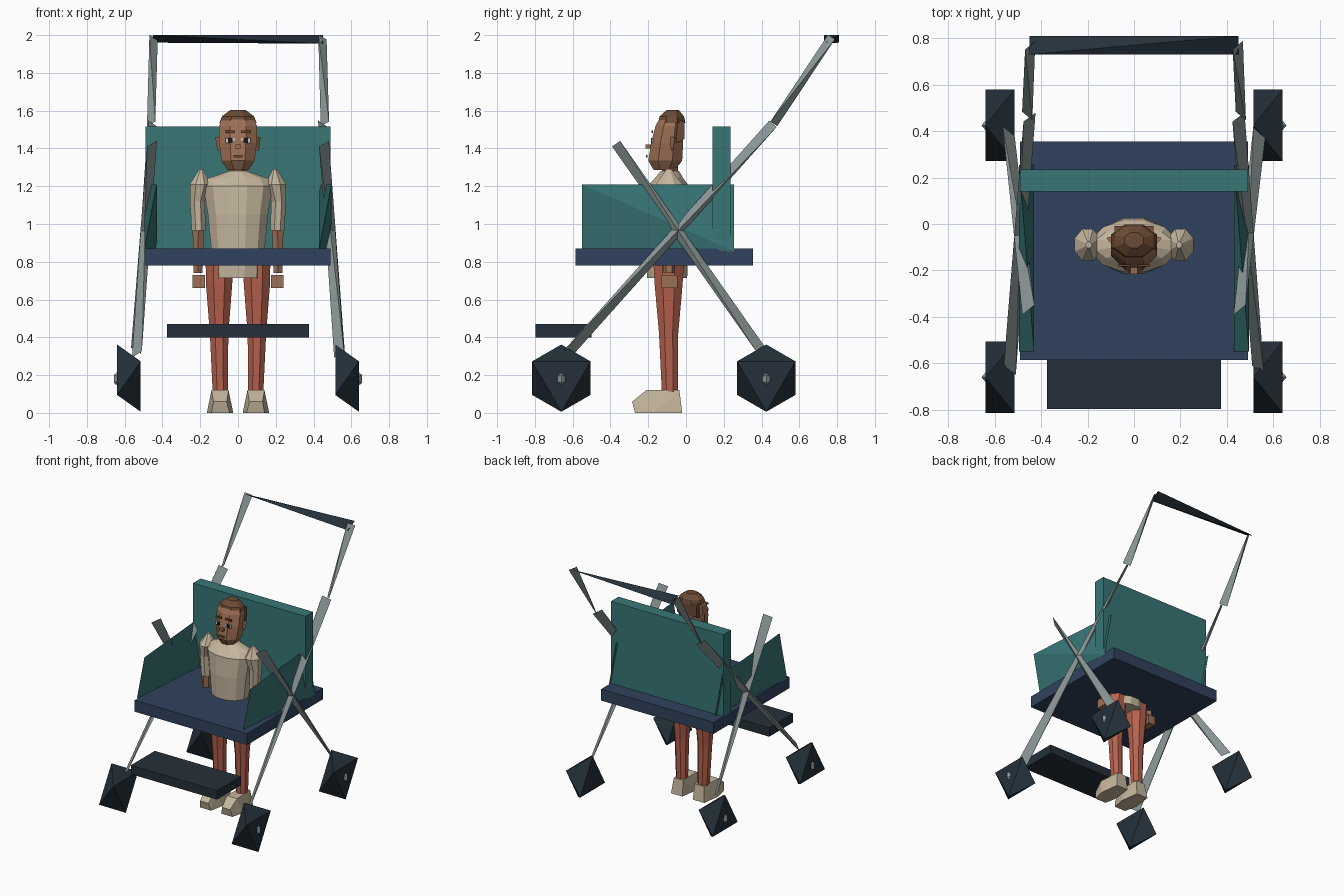
import bpy, bmesh
from math import sin, cos, pi
from mathutils import Vector

old = bpy.data.objects.get("Cube")
if old:
    bpy.data.objects.remove(old)


def material(name, r, g, b):
    m = bpy.data.materials.new(name)
    m.use_nodes = True
    m.diffuse_color = (r, g, b, 1)
    bsdf = next(n for n in m.node_tree.nodes if n.type == 'BSDF_PRINCIPLED')
    bsdf.inputs["Base Color"].default_value = (r, g, b, 1)
    return m


TEAL = material("teal fabric", .04, .18, .18)
BLUE = material("navy seat", .03, .055, .11)
DARK = material("dark rubber", .018, .03, .042)
GREY = material("grey metal", .27, .32, .32)
CREAM = material("cream cloth", .56, .47, .34)
RED = material("brick trousers", .47, .12, .075)
SKIN = material("skin", .34, .16, .09)
HAIR = material("brown hair", .15, .07, .035)
BLACK = material("black", .01, .01, .012)
WHITE = material("eye white", .6, .6, .58)


def finish(name, bm, mats):
    bmesh.ops.recalc_face_normals(bm, faces=bm.faces[:])
    me = bpy.data.meshes.new(name)
    bm.to_mesh(me)
    bm.free()
    for m in mats:
        me.materials.append(m)
    ob = bpy.data.objects.new(name, me)
    bpy.context.collection.objects.link(ob)
    return ob


def hull(name, points, *mats):
    """Convex solid around a few points."""
    bm = bmesh.new()
    for p in points:
        bm.verts.new(p)
    res = bmesh.ops.convex_hull(bm, input=bm.verts[:])
    loose = [v for v in bm.verts if not v.link_faces]
    bmesh.ops.delete(bm, geom=loose, context='VERTS')
    return finish(name, bm, mats)


def box(name, lo, hi, mat):
    ends = list(zip(lo, hi))
    return hull(name, [(x, y, z) for x in ends[0] for y in ends[1] for z in ends[2]], mat)


def loft(name, rings, mat, sides=8):
    """Stacked elliptical rings given as centre x, y, z and radii x, y."""
    bm = bmesh.new()
    loops = []
    for cx, cy, z, rx, ry in rings:
        angles = [2 * pi * (i + .5) / sides for i in range(sides)]
        loops.append([bm.verts.new((cx + rx * cos(a), cy + ry * sin(a), z)) for a in angles])
    for a, b in zip(loops, loops[1:]):
        for i in range(sides):
            j = (i + 1) % sides
            bm.faces.new((a[i], a[j], b[j], b[i]))
    bm.faces.new(loops[0])
    bm.faces.new(loops[-1])
    return finish(name, bm, [mat])


def strut(name, low, high, mat, r=.026):
    """Twisted bar: a slanted edge at each end, crossing one another."""
    low, high = Vector(low), Vector(high)
    n = Vector((1, 0, 0)).cross(high - low).normalized() * r
    if n.y < 0:
        n = -n
    x = Vector((r, 0, 0))
    return hull(name, [low - x + n, low + x - n, high + x + n, high - x - n], mat)


# Seat, backrest and footrest
box("seat", (-.49, -.585, .78), (.49, .355, .87), BLUE)
box("backrest", (-.49, .14, .86), (.49, .235, 1.515), TEAL)
box("footrest", (-.375, -.797, .4), (.375, -.5, .47), DARK)

# Push bar, a bar twisted along its length
hull("push_bar", [(-.45, .73, 2), (-.45, .81, 1.96), (.45, .73, 1.955), (.45, .81, 2)], DARK)

for side, s in (("right", -1), ("left", 1)):
    # Twisted side panel
    a, b = sorted((s * .43, s * .495))
    hull(side + "_side_panel",
         [(a, -.55, .87), (b, -.55, 1.21), (b, .255, .855), (a, .255, 1.21)], TEAL)

    # Crossed frame and push arms
    strut(side + "_rear_strut", (s * .54, .4, .33), (s * .455, -.37, 1.425), GREY)
    strut(side + "_front_strut", (s * .535, -.63, .31), (s * .45, .46, 1.53), GREY)
    strut(side + "_push_arm", (s * .46, .465, 1.53), (s * .447, .77, 1.99), GREY, .022)

    # Wheels with two opposed triangular faces, and hubs
    for end, y in (("front", -.66), ("rear", .425)):
        c = s * .5775
        pts = []
        for dx, up in ((-.0625, 1), (.0625, -1)):
            for k in range(3):
                t = 2 * pi * k / 3
                pts.append((c + dx, y + .178 * sin(t), .184 + up * .178 * cos(t)))
        hull(f"{side}_{end}_wheel", pts, DARK)
        xi, xo = s * .6, s * .657
        d = .068
        hull(f"{side}_{end}_hub",
             [(xi, y - d, .18), (xi, y + d, .18), (xi, y, .18 - d), (xi, y, .18 + d),
              (xo, y, .18 - d * .3), (xo, y, .18 + d * .3)], GREY)

    # Legs and shoes
    loft(side + "_leg", [(s * .094, -.085, .1, .043, .046), (s * .1, -.092, .42, .053, .055),
                         (s * .1, -.092, .68, .075, .08), (s * .098, -.092, .84, .08, .09)], RED)
    sole = [(s * x, y, 0) for x, y in ((.045, -.27), (.14, -.27), (.165, -.17),
                                       (.145, -.02), (.045, -.02), (.025, -.17))]
    top = [(s * x, y, z) for x, y, z in ((.06, -.285, .06), (.13, -.285, .06), (.14, -.21, .12),
                                         (.05, -.21, .12), (.13, -.035, .12), (.05, -.035, .12))]
    hull(side + "_shoe", sole + top, CREAM)

    # Sleeves, forearms and hands
    loft(side + "_sleeve", [(s * .208, -.09, .965, .04, .05), (s * .215, -.09, 1.12, .043, .055),
                            (s * .2, -.09, 1.21, .06, .075), (s * .195, -.09, 1.29, .012, .015)],
         CREAM)
    loft(side + "_forearm", [(s * .212, -.09, .74, .028, .03), (s * .21, -.09, .98, .035, .04)],
         SKIN, 6)
    box(side + "_hand", sorted_lo := (min(s * .175, s * .24), -.13, .66),
        (max(s * .175, s * .24), -.045, .73), SKIN)
    hull(side + "_ear", [(s * .085, -.08, 1.39), (s * .12, -.06, 1.46), (s * .085, -.1, 1.46),
                         (s * .11, -.07, 1.39), (s * .085, -.05, 1.45)], SKIN)

    # Eyes and brows as thin plates
    e = s * .042
    box(side + "_eye", (e - .025, -.182, 1.428), (e + .025, -.174, 1.455), WHITE)
    box(side + "_pupil", (e - .012, -.186, 1.428), (e + .012, -.18, 1.455), BLACK)
    box(side + "_brow", (e - .026, -.182, 1.482), (e + .026, -.174, 1.496), HAIR)

# Tunic and neck
loft("tunic", [(0, -.1, .715, .135, .11), (0, -.1, .85, .145, .115), (0, -.095, 1.05, .165, .125),
               (0, -.095, 1.2, .19, .115), (0, -.09, 1.24, .17, .08), (0, -.085, 1.28, .05, .05)],
     CREAM, 12)
loft("neck", [(0, -.085, 1.22, .048, .045), (0, -.085, 1.36, .048, .045)], SKIN)

# Head, with a face sloping back to the crown
loft("head", [(0, -.115, 1.285, .06, .06), (0, -.11, 1.335, .095, .097),
              (0, -.1, 1.43, .108, .092), (0, -.087, 1.52, .108, .08),
              (0, -.077, 1.57, .085, .062)], SKIN)
box("nose", (-.014, -.215, 1.4), (.014, -.18, 1.42), SKIN)
box("mouth", (-.024, -.211, 1.352), (.024, -.203, 1.366), HAIR)

# Hair cap over the crown and the back of the head
loft("hair_top", [(0, -.075, 1.535, .107, .078), (0, -.075, 1.57, .092, .07),
                  (0, -.07, 1.603, .045, .035)], HAIR)
hull("hair_back", [(x, y, z) for x in (-.085, .085)
                   for y, z in ((-.05, 1.43), (-.008, 1.45), (-.008, 1.54), (-.06, 1.56))], HAIR)
